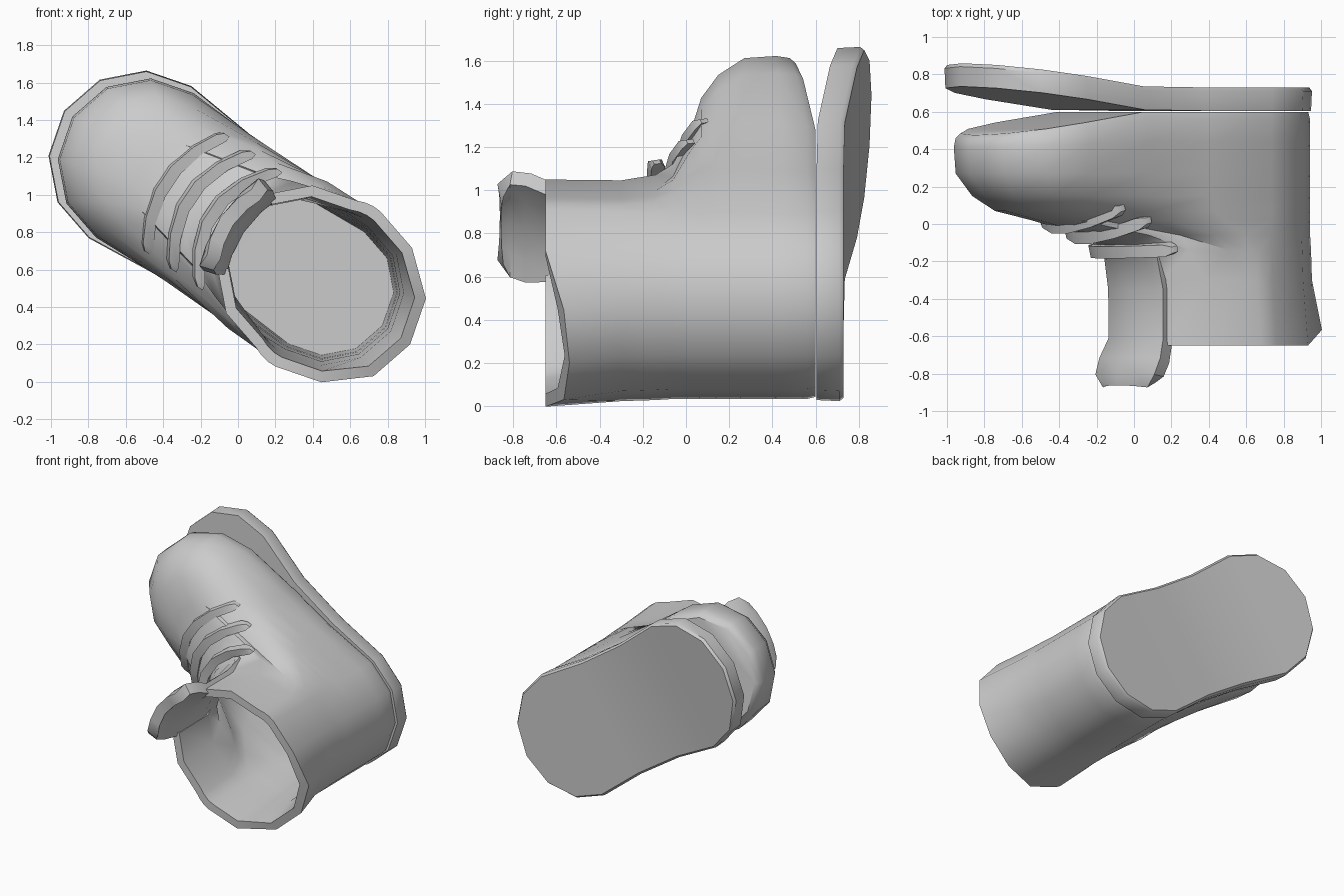
import bpy, bmesh
from math import sin, cos, radians

if "Cube" in bpy.data.objects:
    bpy.data.objects.remove(bpy.data.objects["Cube"])

# Boot frame: u runs heel to toe, n across the foot, y from sole (+) to opening (-)
def place(u, n, y):
    return (-.83 * u + .56 * (n + .68), y, .56 * u + .83 * (n + .68))

def finish(name, bm, thickness=0, angle=40):
    bmesh.ops.recalc_face_normals(bm, faces=bm.faces)
    me = bpy.data.meshes.new(name)
    bm.to_mesh(me)
    bm.free()
    ob = bpy.data.objects.new(name, me)
    bpy.context.collection.objects.link(ob)
    bpy.ops.object.select_all(action='DESELECT')
    ob.select_set(True)
    bpy.context.view_layer.objects.active = ob
    if thickness:
        m = ob.modifiers.new("Thickness", 'SOLIDIFY')
        m.thickness = thickness
        m.offset = 0
        bpy.ops.object.modifier_apply(modifier=m.name)
    bpy.ops.object.shade_smooth_by_angle(angle=radians(angle))
    return ob

# Foot-shaped outline: round heel, two waist points, round toe, mirrored in n
def outline(hc, hr, tc, tr, waist):
    half = [(hc - hr * cos(radians(a)), hr * sin(radians(a))) for a in (0, 30, 60, 90)]
    for f in (1 / 3, 2 / 3):
        half.append((hc + (tc - hc) * f, hr + (tr - hr) * f + waist))
    half += [(tc + tr * cos(radians(a)), tr * sin(radians(a))) for a in (90, 60, 30, 0)]
    return half + [(u, -n) for u, n in half[-2:0:-1]]

def loft(bm, rings, skip=None):
    vs = [[bm.verts.new(place(*p)) for p in r] for r in rings]
    N = len(vs[0])
    for i in range(len(vs) - 1):
        for j in range(N):
            if skip and skip(i, j):
                continue
            k = (j + 1) % N
            bm.faces.new((vs[i][j], vs[i][k], vs[i + 1][k], vs[i + 1][j]))
    return vs

def cap(bm, r):
    N = len(r)
    for j in range(N // 2):
        f = [r[j], r[j + 1], r[(N - j - 1) % N], r[(N - j) % N]]
        bm.faces.new(list(dict.fromkeys(f)))

# Upper: y, heel centre, heel radius, toe centre, toe radius, waist, toe lift
levels = [
    (.60, -.11, .46, 1.06, .43, -.03, .13),
    (.56, -.11, .47, 1.06, .455, -.02, .11),
    (.44, -.11, .47, 1.06, .465, -.02, .03),
    (.27, -.11, .47, 1.06, .455, -.01, 0),
    (.15, -.11, .47, 1.02, .40, .01, 0),
    (.07, -.11, .47, .97, .32, .04, 0),
    (.02, -.11, .47, .83, .24, .08, 0),
    (-.06, -.11, .47, .39, .34, .05, 0),
    (-.14, -.11, .475, .14, .43, .02, 0),
    (-.30, -.11, .48, .04, .46, .01, 0),
    (-.65, -.12, .50, .02, .475, .01, 0)]
L = len(levels)

def ring(i, inset=0, dy=0):
    y, hc, hr, tc, tr, w, lift = levels[i]
    pts = []
    for u, n in outline(hc, hr - inset, tc, tr - inset, w):
        yy = y + dy - lift * max(0, u - .7) / .82
        if i == L - 1 and u < -.4:      # rim dips and flares at the heel
            yy += .11 * min(1, (-.4 - u) / .2)
            u -= .03
        pts.append((u, n, yy))
    return pts

# Outer skin up to the rim, then the lining back down to the insole
rings = [ring(i) for i in range(L)]
rings += [ring(i, .06 + .06 * (L - 1 - i) / L, .06 if 2 < i < 7 else 0)
          for i in range(L - 1, 0, -1)]
inner = len(rings)
bm = bmesh.new()
slit = lambda i, j: 8 <= i < inner - 8 and j in (8, 9)      # slit for the tongue
vs = loft(bm, rings, slit)
for j in (8, 10):                                           # close the slit edges
    for i in (8, 9):
        a, b = 2 * L - 1 - i, 2 * L - 2 - i
        quad = [vs[i][j], vs[i + 1][j], vs[b][j], vs[a][j]]
        bm.faces.new(list(dict.fromkeys(quad)))
cap(bm, vs[0])
cap(bm, vs[-1])
finish("boot_upper", bm)

# Sole, bent away from the upper at the toe
bm = bmesh.new()
sole = []
for y, g in ((.605, 0), (.71, .005), (.73, -.01)):
    sole.append([(u, n, y + .13 * max(0, u - .65) / .92)
                 for u, n in outline(-.11, .475 + g, 1.09, .485 + g, -.035)])
vs = loft(bm, sole)
cap(bm, vs[0])
cap(bm, vs[-1])
finish("sole", bm)

# Tongue: path of u, y, half width
bm = bmesh.new()
path = [(.62, -.03, .22), (.50, -.14, .24), (.46, -.35, .25), (.46, -.62, .25),
        (.50, -.73, .28), (.53, -.81, .27), (.53, -.86, .20)]
rows = [[bm.verts.new(place(u - .05 * t * t, w * t, y)) for t in (-1, -.6, 0, .6, 1)]
        for u, y, w in path]
for a, b in zip(rows, rows[1:]):
    for j in range(4):
        bm.faces.new((a[j], a[j + 1], b[j + 1], b[j]))
finish("tongue", bm, .08)

# Laces: flat bands arched over the instep (u, y at the middle, sweep and drop at the ends)
def lace(name, uc, ymid, back, drop, size):
    bm = bmesh.new()
    secs = []
    for t in (-1, -.92, -.6, -.2, .2, .6, .92, 1):
        s = size * (.5 if abs(t) == 1 else 1)
        u, y = uc - back * t * t, ymid + drop * t * t
        secs.append([(u + a * s, .38 * t, y + b * s) for a, b in
                     ((-1, -.6), (.6, -1), (1, .6), (-.6, 1))])
    vs = loft(bm, secs)
    bm.faces.new(vs[0])
    bm.faces.new(vs[-1])
    finish(name, bm)

lace("lace_front", .92, -.015, .13, .10, .04)
lace("lace_middle", .77, -.07, .15, .09, .04)
lace("lace_ankle", .62, -.145, .17, .01, .04)
